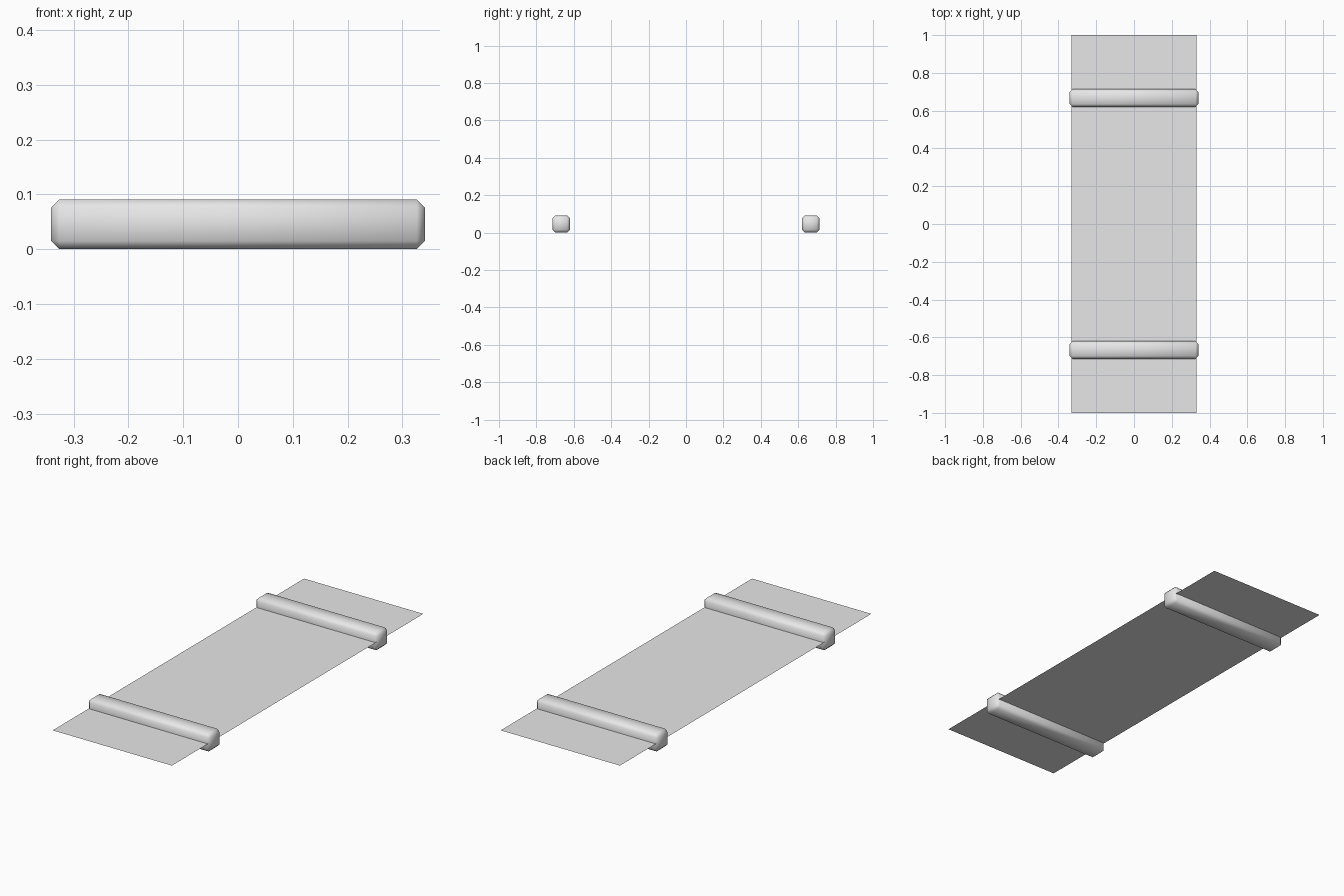
import bpy
import bmesh

cube = bpy.data.objects.get("Cube")
if cube:
    bpy.data.objects.remove(cube, do_unlink=True)

HALF_HEIGHT = 0.0455

# Single plain grey
grey = bpy.data.materials.new("light_grey")
grey.use_nodes = True
colour = (0.8, 0.8, 0.8, 1)
grey.diffuse_color = colour
grey.node_tree.nodes["Principled BSDF"].inputs["Base Color"].default_value = colour


def add_object(name, bm, location):
    mesh = bpy.data.meshes.new(name)
    bm.to_mesh(mesh)
    bm.free()
    mesh.materials.append(grey)
    obj = bpy.data.objects.new(name, mesh)
    obj.location = location
    bpy.context.scene.collection.objects.link(obj)
    return obj


# Thin flat panel running through the middle of both bars
bm = bmesh.new()
bmesh.ops.create_grid(bm, x_segments=1, y_segments=1, size=1)
bmesh.ops.scale(bm, vec=(0.332, 1, 1), verts=bm.verts)
add_object("panel", bm, (0, 0, HALF_HEIGHT))

# Chamfered, softly shaded cross bars
for name, side in (("front_bar", -1), ("back_bar", 1)):
    bm = bmesh.new()
    bmesh.ops.create_cube(bm, size=2)
    bmesh.ops.scale(bm, vec=(0.341, 0.047, HALF_HEIGHT), verts=bm.verts)
    bmesh.ops.bevel(bm, geom=bm.edges[:], offset=0.015, segments=1,
                    affect='EDGES', profile=0.5)
    for face in bm.faces:
        face.smooth = True
    add_object(name, bm, (0, side * 0.667, HALF_HEIGHT))
